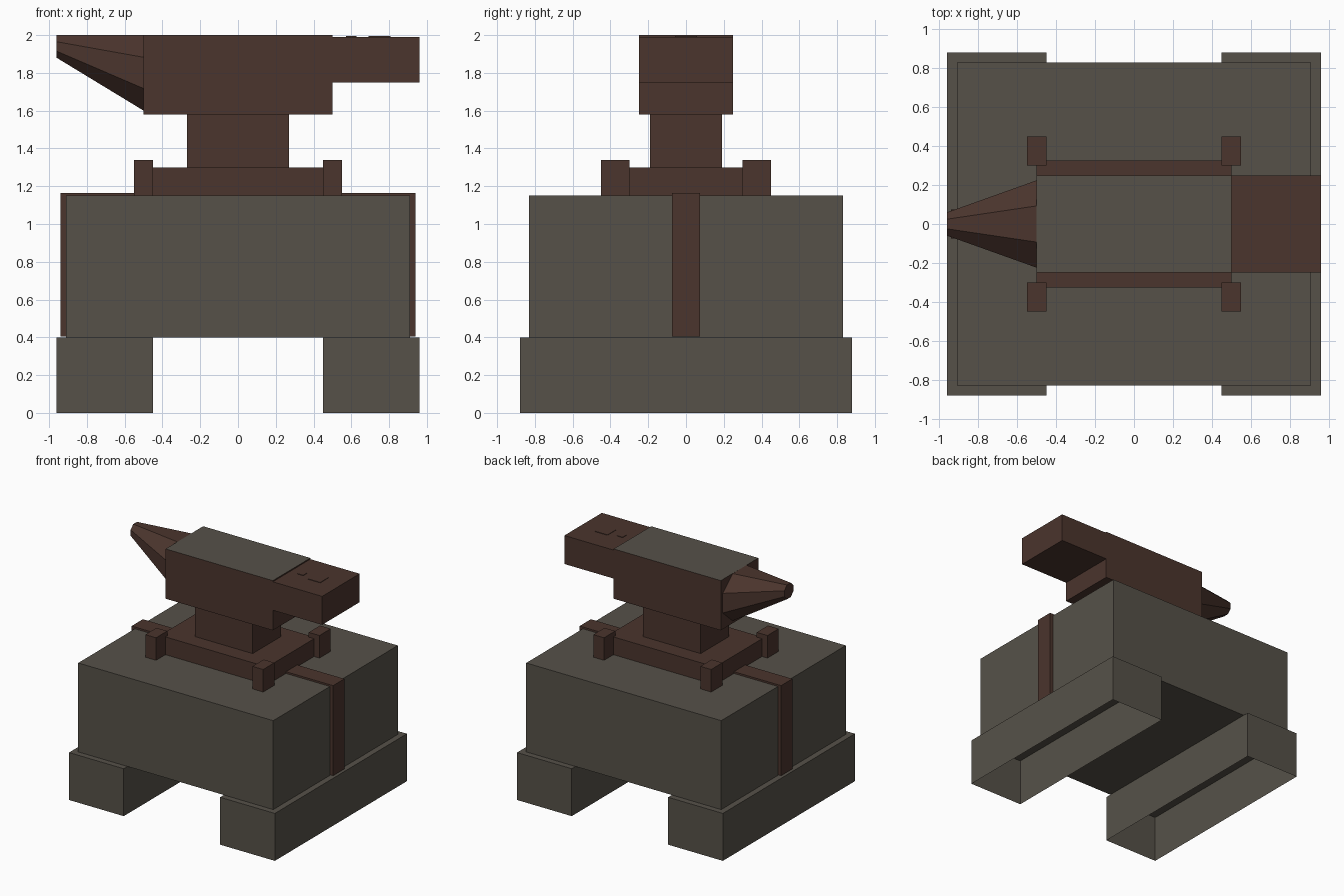
import bpy, bmesh, math

if "Cube" in bpy.data.objects:
    bpy.data.objects.remove(bpy.data.objects["Cube"])


def material(name, rgb):
    m = bpy.data.materials.new(name)
    m.diffuse_color = (*rgb, 1.0)
    m.use_nodes = True
    m.node_tree.nodes["Principled BSDF"].inputs["Base Color"].default_value = m.diffuse_color
    return m


STONE = material("grey stone", (0.093, 0.083, 0.066))
IRON = material("brown iron", (0.070, 0.035, 0.026))


def finish(name, bm, mats):
    bmesh.ops.recalc_face_normals(bm, faces=bm.faces)
    mesh = bpy.data.meshes.new(name)
    for m in mats:
        mesh.materials.append(m)
    if len(mats) > 1:  # second material goes on upward faces
        for f in bm.faces:
            f.material_index = int(f.normal.z > 0.9)
    bm.to_mesh(mesh)
    bm.free()
    ob = bpy.data.objects.new(name, mesh)
    bpy.context.collection.objects.link(ob)
    return ob


def box(name, x, y, z, *mats, open_bottom=False):
    """Box spanning the (min, max) ranges x, y, z."""
    bm = bmesh.new()
    bmesh.ops.create_cube(bm, size=1)
    for v in bm.verts:
        v.co = [r[0] + (c + 0.5) * (r[1] - r[0]) for c, r in zip(v.co, (x, y, z))]
    bm.normal_update()
    if open_bottom:
        bottom = [f for f in bm.faces if f.normal.z < -0.9]
        bmesh.ops.delete(bm, geom=bottom, context='FACES_ONLY')
    return finish(name, bm, mats)


def span(s, a, b):
    """Range a..b mirrored to side s."""
    return tuple(sorted((s * a, s * b)))


# Stone block and its two hollow feet
box("stone_block", (-0.91, 0.91), (-0.83, 0.83), (0.4, 1.15), STONE)
for s, side in ((-1, "left"), (1, "right")):
    box(f"{side}_foot", span(s, 0.45, 0.96), (-0.88, 0.88), (0, 0.4), STONE, open_bottom=True)
    # Iron strap over the top and down the side of the block
    box(f"{side}_strap_top", span(s, 0.45, 0.94), (-0.075, 0.075), (1.15, 1.165), IRON)
    box(f"{side}_strap_side", span(s, 0.91, 0.94), (-0.075, 0.075), (0.405, 1.165), IRON)
    # Corner lugs holding the base plate
    for t, end in ((-1, "front"), (1, "back")):
        box(f"{end}_{side}_lug", span(s, 0.45, 0.55), span(t, 0.30, 0.45), (1.15, 1.34), IRON)

# Anvil base, waist, body with grey face, and heel
box("anvil_base", (-0.5, 0.5), (-0.325, 0.325), (1.15, 1.3), IRON)
box("anvil_waist", (-0.27, 0.27), (-0.19, 0.19), (1.3, 1.58), IRON)
box("anvil_body", (-0.5, 0.5), (-0.25, 0.25), (1.58, 2.0), IRON, STONE)
box("anvil_heel", (0.5, 0.96), (-0.25, 0.25), (1.75, 1.99), IRON)

# Square tool-hole plates on the heel
for name, cx, h in (("large_tool_hole", 0.75, 0.058), ("small_tool_hole", 0.60, 0.027)):
    box(name, (cx - h, cx + h), (-h, h), (1.985, 1.994), IRON)

# Eight-sided tapered horn
bm = bmesh.new()
rings = []
for x, zc, ry, rz in ((-0.5, 1.80, 0.243, 0.216), (-0.96, 1.94, 0.065, 0.065)):
    angles = [math.radians(22.5 + 45 * i) for i in range(8)]
    rings.append([bm.verts.new((x, ry * math.cos(a), zc + rz * math.sin(a))) for a in angles])
for i in range(8):
    j = (i + 1) % 8
    bm.faces.new((rings[0][i], rings[0][j], rings[1][j], rings[1][i]))
for ring in rings:
    bm.faces.new(ring)
finish("anvil_horn", bm, [IRON])
